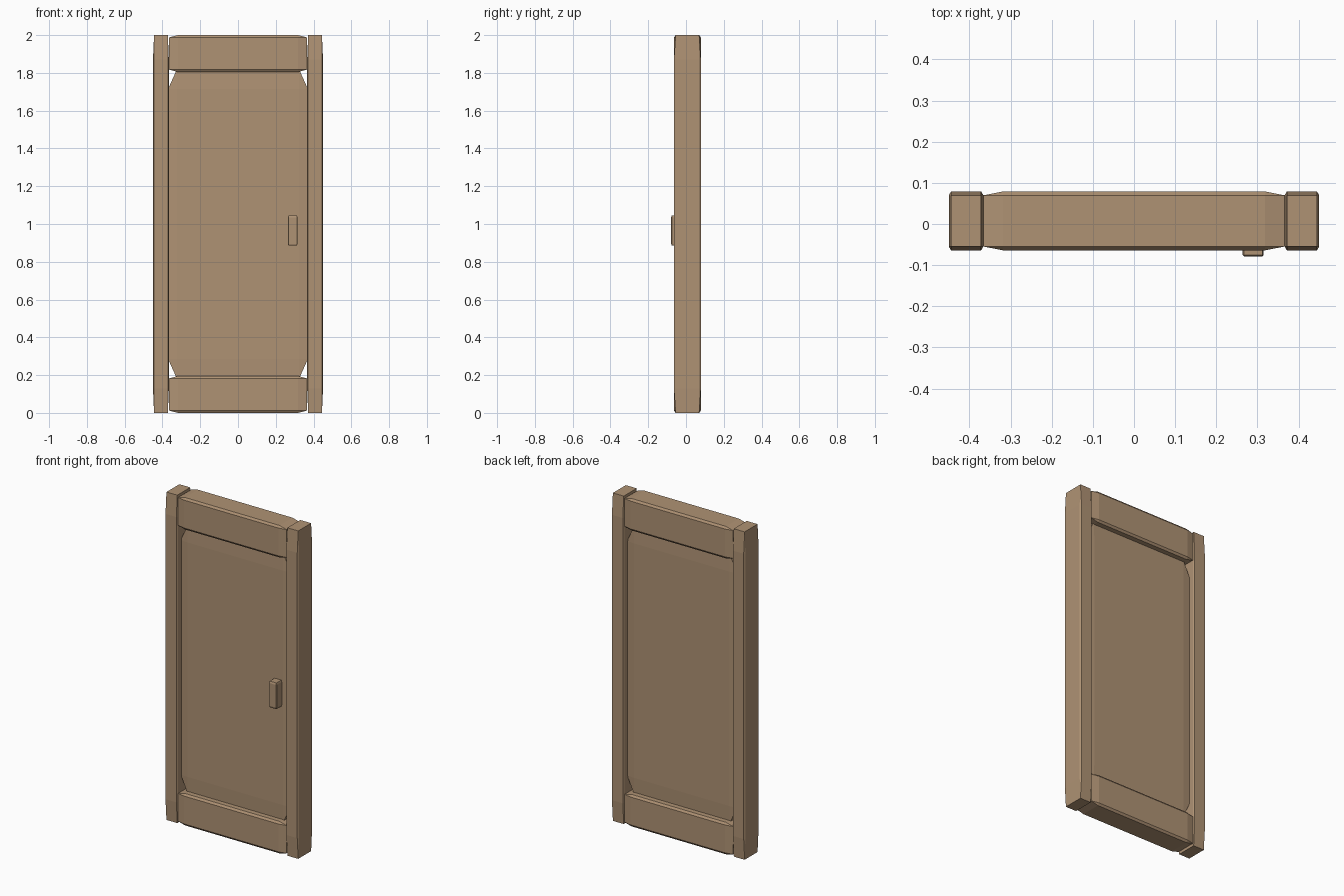
import bpy
import bmesh
from mathutils import Vector

default = bpy.data.objects.get("Cube")
if default:
    bpy.data.objects.remove(default, do_unlink=True)

WOOD = (0.43, 0.29, 0.175, 1.0)
wood = bpy.data.materials.new("light brown wood")
wood.use_nodes = True
wood.diffuse_color = WOOD
wood.node_tree.nodes["Principled BSDF"].inputs["Base Color"].default_value = WOOD

BEVEL = 0.065  # chamfer as a share of each side


def board(name, low, high):
    """Chamfered unit cube stretched between two corners, so chamfers stretch too."""
    low, high = Vector(low), Vector(high)
    bm = bmesh.new()
    bmesh.ops.create_cube(bm, size=1)
    bmesh.ops.bevel(bm, geom=bm.edges[:], offset=BEVEL, offset_type='OFFSET',
                    segments=1, profile=0.5, affect='EDGES')
    bmesh.ops.scale(bm, vec=high - low, verts=bm.verts)
    bmesh.ops.recalc_face_normals(bm, faces=bm.faces)
    mesh = bpy.data.meshes.new(name)
    bm.to_mesh(mesh)
    bm.free()
    mesh.materials.append(wood)
    obj = bpy.data.objects.new(name, mesh)
    obj.location = (low + high) / 2
    bpy.context.collection.objects.link(obj)
    return obj


FRONT, BACK = -0.064, 0.079
HEIGHT = 2.0
INNER, OUTER = 0.366, 0.45
RAIL = 0.195

# Upright stiles
board("left_stile", (INNER, FRONT, 0), (OUTER, BACK, HEIGHT))
board("right_stile", (-OUTER, FRONT, 0), (-INNER, BACK, HEIGHT))

# Cross rails
for name, base in (("bottom_rail", 0), ("top_rail", HEIGHT - RAIL)):
    board(name, (-INNER, FRONT, base), (INNER, BACK, base + RAIL))

# Recessed panel, tucked behind the rails
board("door_panel", (-0.37, -0.028, 0.178), (0.37, 0.043, HEIGHT - 0.178))

# Handle on the front only
board("door_handle", (0.264, -0.079, 0.885), (0.315, -0.02, 1.045))
